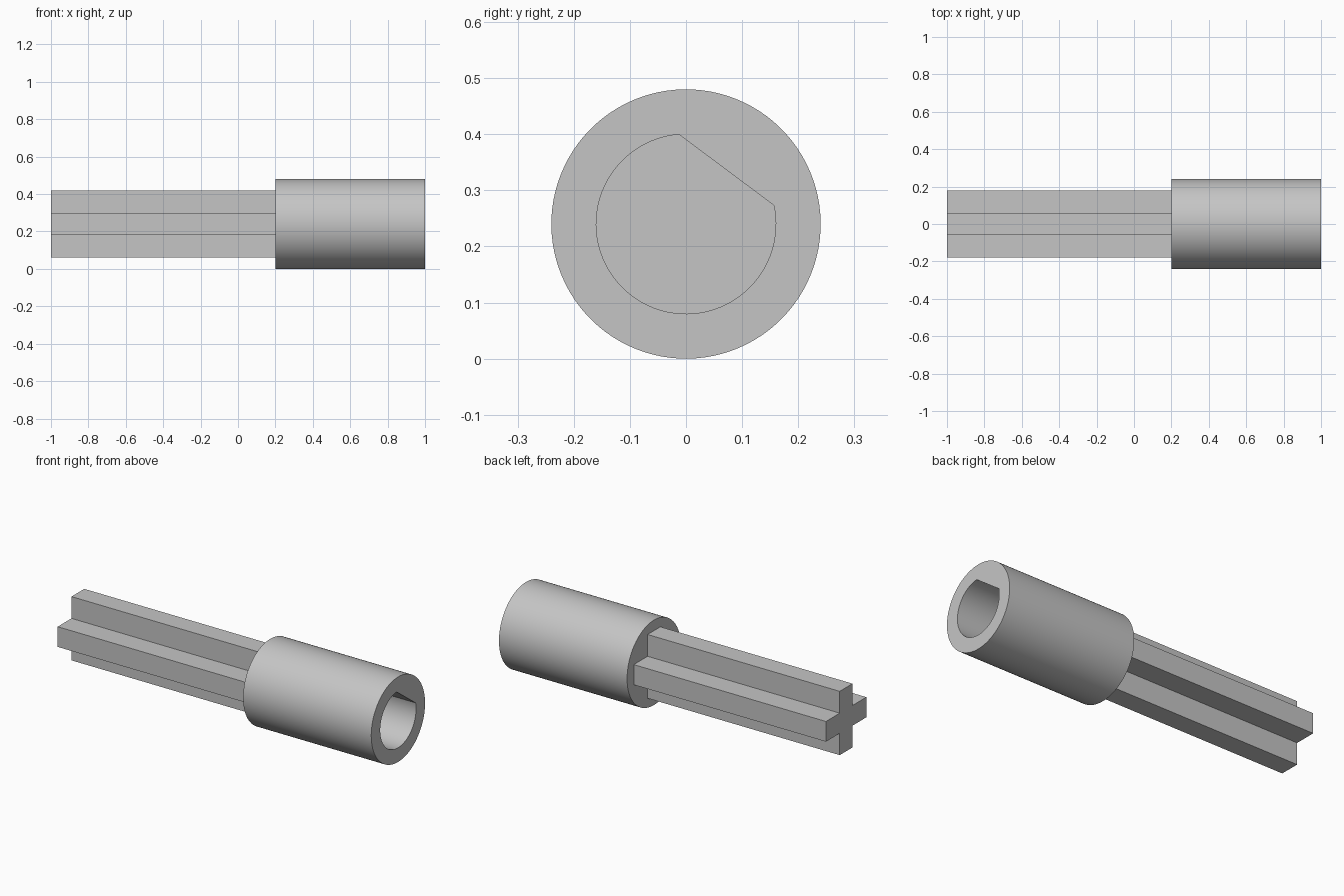
import bpy, bmesh
from math import cos, radians

from math import sin

cube = bpy.data.objects.get("Cube")
if cube:
    bpy.data.objects.remove(cube, do_unlink=True)

AXIS_Z = 0.24
SEGMENTS = 96

grey = bpy.data.materials.new("light_grey")
grey.use_nodes = True
colour = (0.56, 0.56, 0.56, 1)
grey.diffuse_color = colour
grey.node_tree.nodes["Principled BSDF"].inputs["Base Color"].default_value = colour


def loft(name, sections):
    """Join (x, outline) sections along x and cap both ends."""
    bm = bmesh.new()
    rings = [[bm.verts.new((x, y, z + AXIS_Z)) for y, z in outline]
             for x, outline in sections]
    for a, b in zip(rings, rings[1:]):
        for i in range(len(a)):
            j = (i + 1) % len(a)
            bm.faces.new((a[i], a[j], b[j], b[i]))
    bm.faces.new(rings[0])
    bm.faces.new(rings[-1])
    bmesh.ops.recalc_face_normals(bm, faces=bm.faces)
    mesh = bpy.data.meshes.new(name)
    bm.to_mesh(mesh)
    bm.free()
    mesh.materials.append(grey)
    obj = bpy.data.objects.new(name, mesh)
    bpy.context.collection.objects.link(obj)
    return obj


def outline(radius, flat_steps=0):
    """Circle, with an optional chord flat over the first steps."""
    step, start = 360 / SEGMENTS, 12
    half = flat_steps * step / 2
    points = []
    for i in range(SEGMENTS):
        r = radius
        if i < flat_steps:
            r *= cos(radians(half)) / cos(radians(i * step - half))
        a = radians(start + i * step)
        points.append((r * cos(a), r * sin(a)))
    return points


# Round socket with a blind D-shaped bore
outer = outline(0.24)
bore = outline(0.16, flat_steps=22)
socket = loft("socket", [(0.2, outer), (1, outer), (1, bore), (0.36, bore)])
bpy.ops.object.select_all(action='DESELECT')
socket.select_set(True)
bpy.context.view_layer.objects.active = socket
bpy.ops.object.shade_smooth_by_angle(angle=radians(30))

# Cross-shaped shaft: one arm turned through four quarters
t, reach = 0.057, 0.18
cross = []
y_z = [(reach, -t), (reach, t), (t, t)]
for quarter in range(4):
    cross += y_z
    y_z = [(-z, y) for y, z in y_z]
loft("cross_shaft", [(-1, cross), (0.2, cross)])
